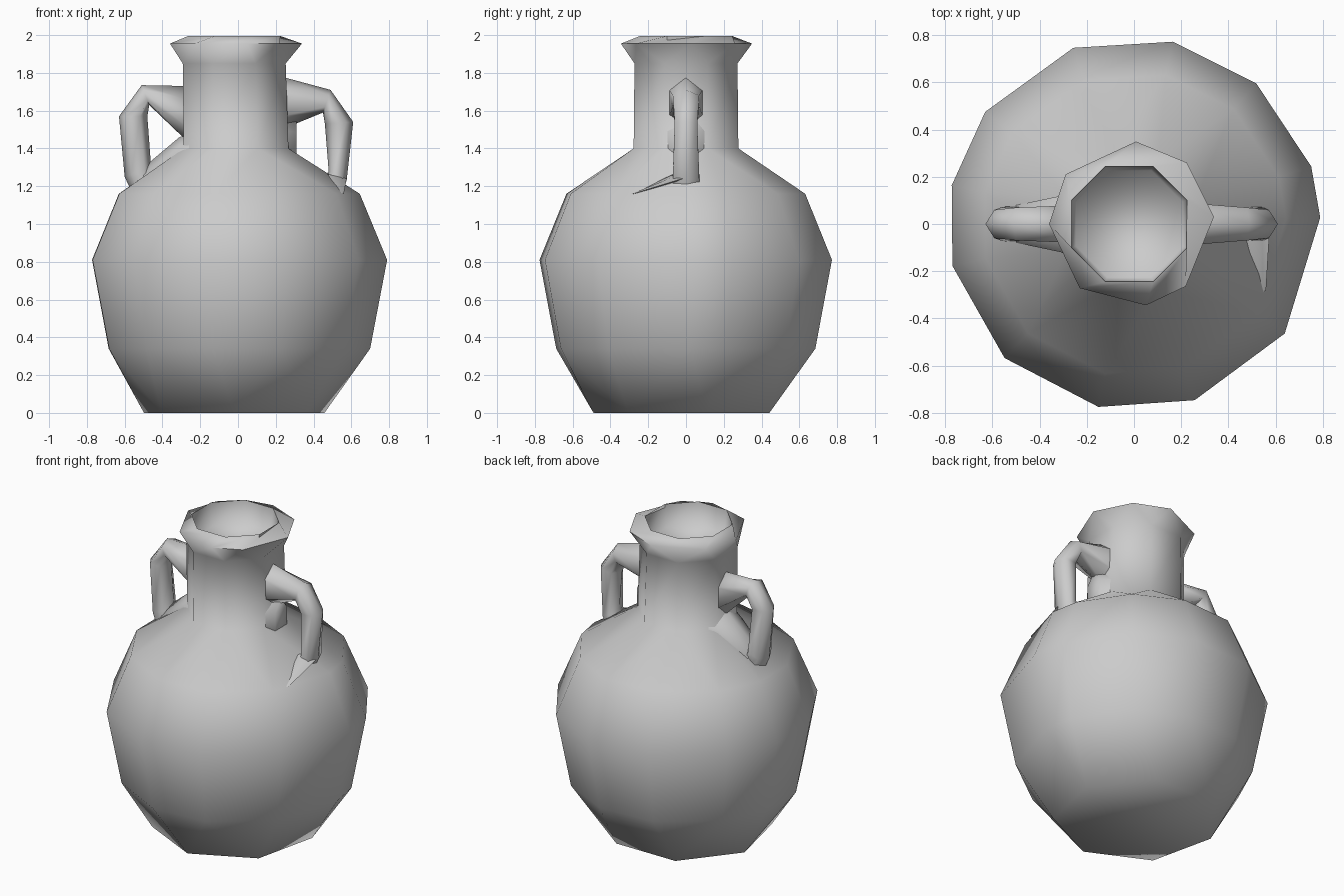
import bpy, bmesh, math

if "Cube" in bpy.data.objects:
    bpy.data.objects.remove(bpy.data.objects["Cube"])

clay = bpy.data.materials.new("plain grey clay")
clay.use_nodes = True
clay.diffuse_color = (0.6, 0.6, 0.6, 1)
clay.node_tree.nodes["Principled BSDF"].inputs["Base Color"].default_value = (0.6, 0.6, 0.6, 1)


def add_ring(bm, points):
    verts = [bm.verts.new(p) for p in points]
    return verts, [bm.edges.new((v, verts[(i + 1) % len(verts)])) for i, v in enumerate(verts)]


def skin(name, rings):
    """Bridge closed rings, which may differ in count, and cap both ends."""
    bm = bmesh.new()
    loops = [add_ring(bm, r) for r in rings]
    for (_, a), (_, b) in zip(loops, loops[1:]):
        bmesh.ops.bridge_loops(bm, edges=a + b)
    bm.faces.new(loops[0][0])
    bm.faces.new(loops[-1][0])
    bmesh.ops.recalc_face_normals(bm, faces=bm.faces)
    mesh = bpy.data.meshes.new(name)
    bm.to_mesh(mesh)
    bm.free()
    mesh.materials.append(clay)
    obj = bpy.data.objects.new(name, mesh)
    bpy.context.collection.objects.link(obj)
    bpy.ops.object.select_all(action="DESELECT")
    obj.select_set(True)
    bpy.context.view_layer.objects.active = obj
    bpy.ops.object.shade_smooth_by_angle(angle=math.radians(88))


def circle(z, r, angles, cx=0.0):
    return [(cx + r * math.cos(math.radians(a)), r * math.sin(math.radians(a)), z) for a in angles]


# Slightly uneven, hand-made rings for the pot
belly = [2, 18, 49, 78, 109, 143, 168, 193, 226, 259, 289, 324]
rim = [5, 48, 87, 143, 180, 231, 280, 311]
octagon = [22.5 + 45 * i for i in range(8)]
base = [-90 + 360 / 7 * i for i in range(7)]

# Body, neck, flared rim and shallow mouth in one skin
skin("jar_body", [
    circle(0.0, 0.49, base, -0.02),
    circle(0.34, 0.70, belly),
    circle(0.81, 0.79, belly),
    circle(1.16, 0.645, belly),
    circle(1.40, 0.30, octagon, -0.01),
    circle(1.85, 0.295, octagon, -0.02),
    circle(1.955, 0.35, rim, -0.01),
    circle(1.995, 0.265, octagon, -0.02),
    circle(1.85, 0.245, octagon, -0.02),
])


def tube(name, sections, sides=6):
    """Sweep a tube; a section is outer x, outer z, inner x, inner z, half width, centre y."""
    rings = []
    for ox, oz, ix, iz, w, y in sections:
        ring = []
        for i in range(sides):
            a = math.tau * i / sides
            t = 0.5 + 0.5 * math.cos(a)
            ring.append((ix + (ox - ix) * t, y + w * math.sin(a) / 0.87, iz + (oz - iz) * t))
        rings.append(ring)
    skin(name, rings)


# Handles from the neck, out and down to the shoulder
tube("left_handle", [
    (0.23, 1.78, 0.23, 1.50, 0.09, 0),
    (0.49, 1.71, 0.45, 1.59, 0.07, 0),
    (0.61, 1.54, 0.46, 1.53, 0.06, 0),
    (0.575, 1.23, 0.48, 1.28, 0.07, 0),
    (0.52, 1.12, 0.42, 1.18, 0.08, 0),
])
tube("right_handle", [
    (-0.25, 1.73, -0.25, 1.42, 0.08, 0),
    (-0.51, 1.735, -0.47, 1.63, 0.07, 0),
    (-0.63, 1.57, -0.48, 1.57, 0.06, 0),
    (-0.60, 1.25, -0.46, 1.30, 0.07, 0),
    (-0.54, 1.12, -0.42, 1.20, 0.08, 0),
])

# Clay smeared where the handles meet the neck base and shoulder
tube("left_neck_bulge", [
    (0.18, 1.58, 0.18, 1.25, 0.17, 0),
    (0.31, 1.56, 0.31, 1.27, 0.06, 0),
])
tube("left_foot_smear", [
    (0.575, 1.24, 0.45, 1.27, 0.05, -0.02),
    (0.56, 1.16, 0.51, 1.16, 0.01, -0.28),
])
tube("right_neck_root", [
    (-0.20, 1.50, -0.20, 1.25, 0.17, 0),
    (-0.31, 1.46, -0.31, 1.22, 0.12, 0),
    (-0.50, 1.30, -0.50, 1.12, 0.08, 0),
])
